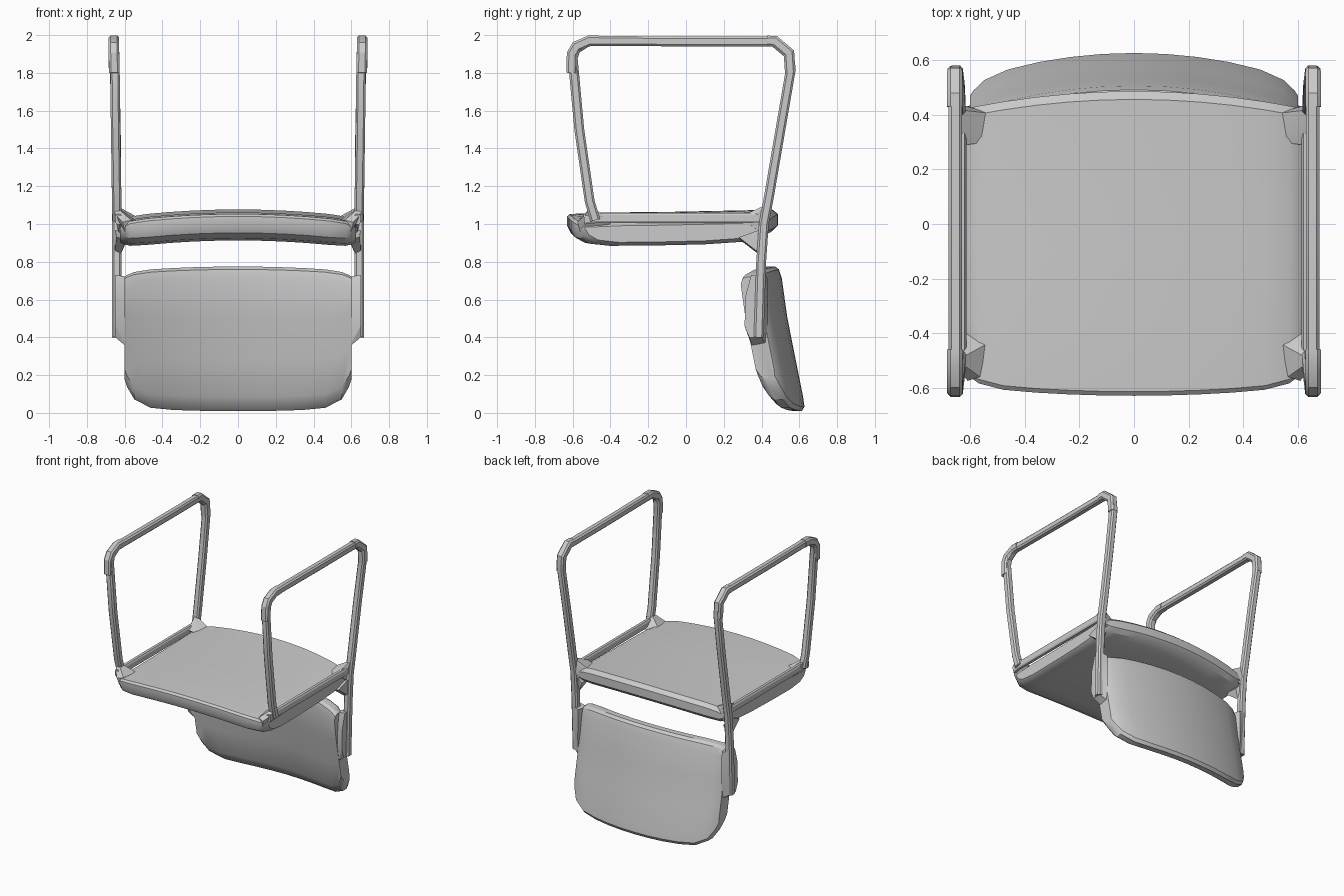
import bpy, bmesh, math
from mathutils import Vector

if "Cube" in bpy.data.objects:
    bpy.data.objects.remove(bpy.data.objects["Cube"])


def finish(bm, name):
    bmesh.ops.recalc_face_normals(bm, faces=bm.faces)
    me = bpy.data.meshes.new(name)
    bm.to_mesh(me)
    bm.free()
    ob = bpy.data.objects.new(name, me)
    bpy.context.collection.objects.link(ob)
    bpy.ops.object.select_all(action='DESELECT')
    ob.select_set(True)
    bpy.context.view_layer.objects.active = ob
    bpy.ops.object.shade_smooth_by_angle(angle=math.radians(28))
    return ob


def loft(name, rings):
    bm = bmesh.new()
    rows = [[bm.verts.new(p) for p in r] for r in rings]
    n = len(rows[0])
    for a, b in zip(rows, rows[1:]):
        for i in range(n):
            j = (i + 1) % n
            bm.faces.new((a[i], a[j], b[j], b[i]))
    bm.faces.new(rows[0])
    bm.faces.new(rows[-1])
    return finish(bm, name)


def hull(name, pts):
    bm = bmesh.new()
    for p in pts:
        bm.verts.new(p)
    bmesh.ops.convex_hull(bm, input=bm.verts[:])
    return finish(bm, name)


def bar(name, path, w, d):
    """Chamfered rectangular bar swept along a path lying near the YZ plane."""
    path = [Vector(p) for p in path]
    sect = [(1, .6), (.6, 1), (-.6, 1), (-1, .6), (-1, -.6), (-.6, -1), (.6, -1), (1, -.6)]
    rings = []
    for i, p in enumerate(path):
        t1 = (p - path[i - 1]).normalized() if i else (path[1] - p).normalized()
        t2 = (path[i + 1] - p).normalized() if i < len(path) - 1 else t1
        t = (t1 + t2).normalized()
        n = Vector((1, 0, 0)).cross(t).normalized()
        m = 1 / max(0.6, t.dot(t1))
        rings.append([p + Vector((1, 0, 0)) * a * w / 2 + n * b * m * d / 2 for a, b in sect])
    return loft(name, rings)


def mirror_x(pts, s):
    return [(x * s, y, z) for x, y, z in pts]


XS = [-.625, -.61, -.57, -.48, -.36, -.24, -.12, 0, .12, .24, .36, .48, .57, .61, .625]

# Seat cushion: arched across its width, sections run front to back
seat_rings = []
for x in XS:
    u = abs(x) / .625
    yf = -.63 + .035 * u ** 2 + .06 * u ** 14
    yr = .487 - .065 * u ** 2
    up = .04 * (1 - u ** 2)
    e = .03 * u ** 20
    t, b = 1.025 + up - e, .873 + up + e
    seat_rings.append([(x, y, z) for y, z in [
        (yf, b + .08), (yf, t - .025), (yf + .015, t - .012), (yf + .2, t - .004), (-.1, t - .001),
        (yr - .15, t + .008), (yr - .03, t + .012), (yr, t - .012), (yr, b + .08),
        (yr - .03, b + .05), (yr - .12, b + .022), (.1, b + .008), (-.15, b + .002),
        (yf + .18, b), (yf + .07, b + .012), (yf + .02, b + .04)]])
loft("seat", seat_rings)

# Curved backrest hanging below the seat, slightly thicker toward the sides
back_rings = []
for x in [v * .602 / .625 for v in XS]:
    u = abs(x) / .602
    e = u ** 14
    y_rear = .637 - .095 * u ** 2 - .03 * e
    y_front = .53 - .115 * u ** 2
    top = .775 - .025 * u ** 2 - .03 * e
    bot = .01 + .03 * u ** 3 + .14 * e
    h = top - bot
    front = [(0, .4), (.03, .2), (.1, 0), (.35, 0), (.65, 0), (.92, 0), (.98, .12), (1, .35)]
    rear = [(1, .75), (.98, .92), (.92, 1), (.65, 1), (.35, 1), (.1, 1), (.03, .97), (0, .8)]
    ring = []
    for f, k in front + rear:
        z = bot + f * h
        ring.append((x, y_front + (y_rear - y_front) * k - .2 * z + .06 * max(0, z - .5), z))
    back_rings.append(ring)
loft("backrest", back_rings)

for s, side in ((-1, "left"), (1, "right")):
    # Leg frame: front leg, floor runner, rear leg and backrest upright in one bar
    path = [(.64, -.48, 1.02), (.642, -.51, 1.12), (.648, -.565, 1.5), (.652, -.6, 1.88),
            (.655, -.585, 1.925), (.655, -.515, 1.970), (.655, 0, 1.966), (.655, .465, 1.966),
            (.655, .545, 1.9), (.653, .555, 1.82), (.646, .50, 1.5), (.643, .44, 1.15),
            (.642, .412, 1.0), (.642, .398, .8), (.641, .385, .4)]
    bar("leg_frame_" + side, mirror_x(path, s), .05, .052)

    # Rail along the seat edge
    bar("seat_rail_" + side, mirror_x([(.632, -.54, 1.025), (.632, -.48, 1.032), (.632, .42, 1.032)], s),
        .034, .055)

    # Runner corner pads
    front_pad = [(.655, -.606, 1.8), (.657, -.603, 1.9), (.657, -.58, 1.94), (.657, -.51, 1.971), (.657, -.46, 1.971)]
    rear_pad = [(.657, .43, 1.969), (.657, .47, 1.968), (.657, .545, 1.905), (.656, .552, 1.8)]
    for end, pts in (("front", front_pad), ("rear", rear_pad)):
        bar("corner_pad_%s_%s" % (end, side), mirror_x(pts, s), .056, .056)

    # Wedge brackets joining frame and seat
    hull("front_bracket_" + side, mirror_x([
        (.65, -.43, 1.04), (.65, -.50, 1.095), (.65, -.53, 1.05), (.54, -.44, 1.02),
        (.565, -.56, 1.02), (.6, -.56, .96), (.62, -.40, 1.0), (.61, -.575, 1.01)], s))
    hull("rear_bracket_" + side, mirror_x([
        (.65, .42, 1.1), (.65, .38, 1.06), (.65, .44, 1.02), (.52, .405, 1.03),
        (.54, .30, 1.025), (.62, .29, 1.04), (.56, .42, .98), (.64, .42, .93)], s))
    hull("seat_support_" + side, mirror_x([
        (.645, .28, .93), (.65, .37, .86), (.65, .41, .86), (.65, .42, .98),
        (.59, .28, .92), (.59, .40, .91), (.62, .385, .84)], s))

    # Clamp holding the backrest to the upright
    hull("back_clamp_" + side, mirror_x([
        (.65, .345, .73), (.65, .315, .62), (.65, .31, .46), (.65, .335, .40), (.65, .40, .40),
        (.65, .42, .73), (.58, .35, .72), (.58, .33, .5), (.59, .35, .35), (.6, .42, .37),
        (.6, .435, .5), (.6, .43, .72)], s))
